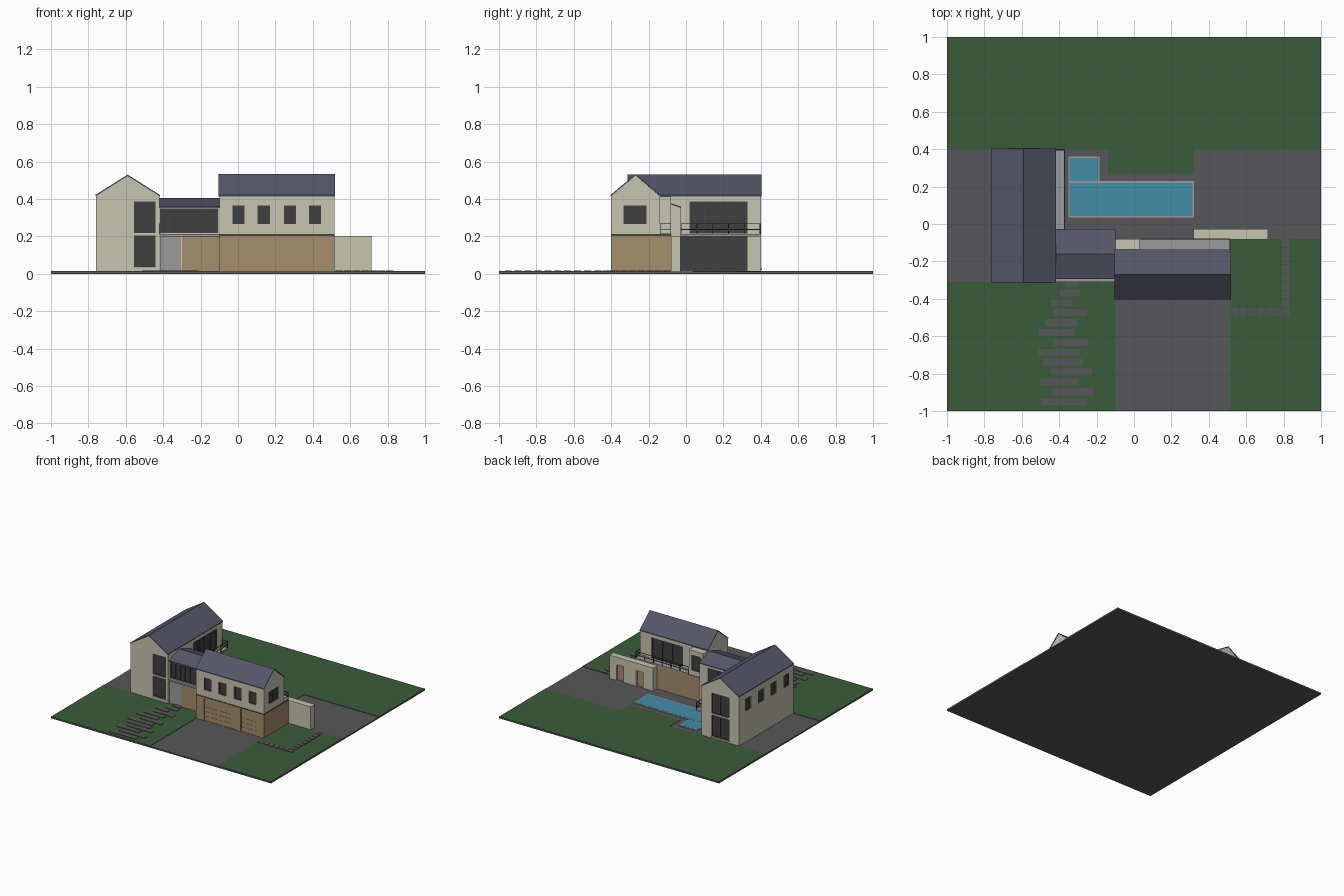
import bpy, bmesh

if "Cube" in bpy.data.objects:
    bpy.data.objects.remove(bpy.data.objects["Cube"])

COL = dict(cream=(.57, .56, .43), timber=(.38, .27, .15), roof=(.09, .095, .14),
           grass=(.042, .107, .042), paving=(.095, .097, .1), water=(.054, .27, .39),
           glass=(.05, .05, .05), trim=(.33, .33, .33), dark=(.06, .06, .065))
MAT = {}
for k, c in COL.items():
    MAT[k] = bpy.data.materials.new(k)
    MAT[k].diffuse_color = (*c, 1)


def finish(name, bm, mat):
    bmesh.ops.recalc_face_normals(bm, faces=bm.faces)
    me = bpy.data.meshes.new(name)
    bm.to_mesh(me)
    bm.free()
    ob = bpy.data.objects.new(name, me)
    bpy.context.collection.objects.link(ob)
    if mat:
        me.materials.append(MAT[mat])
    return ob


def boxes(name, items, mat):
    """Each item is x0, x1, y0, y1, z0, z1."""
    bm = bmesh.new()
    for x0, x1, y0, y1, z0, z1 in items:
        for v in bmesh.ops.create_cube(bm, size=1)['verts']:
            v.co = ((x0 + x1) / 2 + v.co.x * (x1 - x0), (y0 + y1) / 2 + v.co.y * (y1 - y0),
                    (z0 + z1) / 2 + v.co.z * (z1 - z0))
    return finish(name, bm, mat)


def prism(name, prof, axis, a0, a1, mat):
    """Extrude a (u, z) profile along x or y."""
    bm = bmesh.new()
    co = (lambda a, u, z: (a, u, z)) if axis == 'x' else (lambda a, u, z: (u, a, z))
    f = bm.faces.new([bm.verts.new(co(a0, u, z)) for u, z in prof])
    ext = bmesh.ops.extrude_face_region(bm, geom=[f])['geom']
    d = (a1 - a0, 0, 0) if axis == 'x' else (0, a1 - a0, 0)
    bmesh.ops.translate(bm, vec=d, verts=[g for g in ext if isinstance(g, bmesh.types.BMVert)])
    return finish(name, bm, mat)


def gable(name, axis, a0, a1, u0, u1, base, eave, ridge, t=.008):
    """Gabled wall block with a thin pitched roof."""
    m = (u0 + u1) / 2
    walls = prism(name + '_walls', [(u0, base), (u1, base), (u1, eave), (m, ridge - t), (u0, eave)],
                  axis, a0, a1, 'cream')
    e = .003
    prism(name + '_roof', [(u0 - e, eave - .002), (m, ridge - t), (u1 + e, eave - .002),
                           (u1 + e, eave + t - .002), (m, ridge), (u0 - e, eave + t - .002)],
          axis, a0 - e, a1 + e, 'roof')
    return walls


def wall_box(axis, plane, out, d0, d1, a0, a1, z0, z1):
    """Box on a wall plane, from d0 to d1 along the outward direction."""
    p = sorted((plane + out * d0, plane + out * d1))
    return (*p, a0, a1, z0, z1) if axis == 'x' else (a0, a1, *p, z0, z1)


def windows(name, wall, axis, plane, out, spans, z0, z1, cols=1, rows=1, depth=.012):
    """Recess openings in the wall, then fit glass and bars."""
    cut, glass, bars = [], [], []
    B = lambda *r: wall_box(axis, plane, out, *r)
    w = .002
    for a0, a1 in spans:
        cut.append(B(-depth, .02, a0, a1, z0, z1))
        glass.append(B(-depth - .004, -depth + .003, a0, a1, z0, z1))
        for i in range(cols + 1):
            a = a0 + w + (a1 - a0 - 2 * w) * i / cols
            bars.append(B(-depth, -.004, a - w, a + w, z0, z1))
        for i in range(rows + 1):
            z = z0 + w + (z1 - z0 - 2 * w) * i / rows
            bars.append(B(-depth, -.004, a0, a1, z - w, z + w))
    cutter(wall, name, cut)
    boxes(name + '_glass', glass, 'glass')
    boxes(name + '_bars', bars, 'dark')


def cutter(wall, name, items):
    c = boxes(name + '_cutter', items, None)
    c.hide_render = True
    c.hide_viewport = True
    m = wall.modifiers.new(name, 'BOOLEAN')
    m.object, m.operation, m.solver = c, 'DIFFERENCE', 'EXACT'


def railing(name, pts, z):
    """Posts and two thin rails along axis-aligned runs."""
    r, items = .002, []
    for (xa, ya), (xb, yb) in zip(pts, pts[1:]):
        n = max(1, round((abs(xb - xa) + abs(yb - ya)) / .08))
        for i in range(n + 1):
            x, y = xa + (xb - xa) * i / n, ya + (yb - ya) * i / n
            items.append((x - r, x + r, y - r, y + r, z, z + .055))
        for h in (.025, .055):
            items.append((min(xa, xb) - r, max(xa, xb) + r, min(ya, yb) - r, max(ya, yb) + r,
                          z + h - r, z + h + r))
    boxes(name, items, 'dark')


# Ground: paved base with lawn areas on top
G, L = .011, .014
boxes('paved_base', [(-1, 1, -1, 1, 0, G)], 'paving')
boxes('lawn', [(-1, 1, .4, 1, G, L), (-1, -.42, -1, -.31, G, L), (-.42, -.1, -1, -.31, G, L),
               (.515, 1, -1, -.08, G, L), (-.14, .32, .27, .4, G, L)], 'grass')

# Stepping stones to the entrance
stones = [(-.37, -.30), (-.40, -.285), (-.445, -.335), (-.43, -.25), (-.475, -.30), (-.51, -.32),
          (-.43, -.245), (-.51, -.29), (-.49, -.275), (-.445, -.225), (-.505, -.30),
          (-.44, -.21), (-.495, -.25)]
boxes('entrance_stones', [(a, b, -.333 - i * .053, -.296 - i * .053, G, .018)
                          for i, (a, b) in enumerate(stones)], 'paving')

# Side garden path
path = [(.522 + i * .045, .562 + i * .045, -.49, -.45, G, .017) for i in range(7)]
path += [(.79, .83, -.49 + i * .046, -.449 + i * .046, G, .017) for i in range(9)]
boxes('side_path', path, 'paving')

# Pool with splash pool and pale coping
boxes('pool_coping', [(-.35, .32, .035, .23, G, .0145), (-.35, -.185, .222, .36, G, .0145)], 'trim')
boxes('pool_water', [(-.344, .314, .043, .22, G, .0155), (-.344, -.191, .229, .354, G, .0155)], 'water')

# Left wing
left = gable('left_wing', 'y', -.31, .40, -.76, -.42, G, .415, .53)
windows('left_front_low', left, 'y', -.31, -1, [(-.555, -.44)], .04, .205)
windows('left_front_high', left, 'y', -.31, -1, [(-.555, -.44)], .218, .385)
windows('left_back_low', left, 'y', .40, 1, [(-.67, -.51)], .03, .205, 2)
windows('left_back_high', left, 'y', .40, 1, [(-.67, -.51)], .218, .385, 2)
windows('left_side', left, 'x', -.76, -1, [(y - .035, y + .035) for y in (.275, .11, -.055, -.22)],
        .265, .365)
windows('left_court_low', left, 'x', -.42, 1, [(-.03, .33)], .016, .203, 4)
windows('left_court_high', left, 'x', -.42, 1, [(.02, .33)], .216, .385, 4)
boxes('left_sills', [(-.56, -.435, -.315, -.31, .034, .04), (-.675, -.505, .40, .405, .024, .03)], 'trim')

# Left wing balcony
boxes('left_balcony', [(-.42, -.37, -.03, .40, .2, .212)], 'trim')
railing('left_balcony_rail', [(-.373, -.026), (-.373, .396), (-.418, .396)], .212)

# Link block with entrance
link = gable('link', 'x', -.417, -.103, -.29, -.03, G, .353, .405)
windows('link_front', link, 'y', -.29, -1, [(-.414, -.106)], .218, .349, 7)
windows('link_back_low', link, 'y', -.03, 1, [(-.36, -.16)], .016, .195, 3)
windows('link_back_high', link, 'y', -.03, 1, [(-.34, -.18)], .23, .335, 2)
boxes('link_timber_front', [(-.30, -.10, -.297, -.288, G, .2)], 'timber')
boxes('entrance_door', [(-.415, -.305, -.294, -.288, G, .2)], 'trim')
boxes('entrance_canopy', [(-.42, -.10, -.31, -.285, .2, .212)], 'trim')

# Right wing: timber lower floor with garage doors
low = boxes('right_lower_floor', [(-.10, .515, -.40, -.08, G, .204)], 'timber')
doors = [(-.03, .24), (.305, .45)]
cutter(low, 'garage', [(a, b, -.42, -.392, G + .001, .198) for a, b in doors])
boxes('garage_panels', [(a + .003, b - .003, -.394, -.389, z, z + .036)
                        for a, b in doors for z in (.014, .051, .088, .125, .161)], 'timber')
boxes('right_floor_slab', [(-.102, .517, -.402, -.08, .203, .212)], 'dark')

# Right wing: rendered upper floor
right = gable('right_upper', 'x', -.10, .515, -.40, -.14, .211, .415, .533)
windows('right_front', right, 'y', -.40, -1, [(x, x + .065) for x in (-.03, .105, .245, .38)],
        .265, .365)
windows('right_end', right, 'x', .515, 1, [(-.335, -.21)], .265, .365, 2)
windows('right_back', right, 'y', -.14, 1, [(.13, .41)], .216, .385, 3)

# Rear bay and rear balcony
bay = boxes('rear_bay', [(-.10, .03, -.145, -.08, .21, .412)], 'cream')
windows('rear_bay_window', bay, 'y', -.08, 1, [(-.075, .005)], .25, .375)
boxes('rear_balcony', [(.03, .515, -.14, -.078, .205, .215)], 'trim')
railing('rear_balcony_rail', [(.033, -.082), (.512, -.082), (.512, -.138)], .213)

# Garden wall with two timber doors
gw = boxes('garden_wall', [(.32, .715, -.08, -.03, G, .2)], 'cream')
gates = [(.41, .475), (.59, .655)]
cutter(gw, 'gates', [(a, b, -.05, 0, 0, .14) for a, b in gates])
boxes('garden_wall_doors', [(a, b, -.054, -.046, G, .14) for a, b in gates], 'timber')
boxes('garden_wall_cap', [(.318, .717, -.082, -.028, .196, .203)], 'cream')

for m in bpy.data.materials:
    if m.users and not m.is_grease_pencil:
        m.use_nodes = True
        m.node_tree.nodes["Principled BSDF"].inputs["Base Color"].default_value = m.diffuse_color
